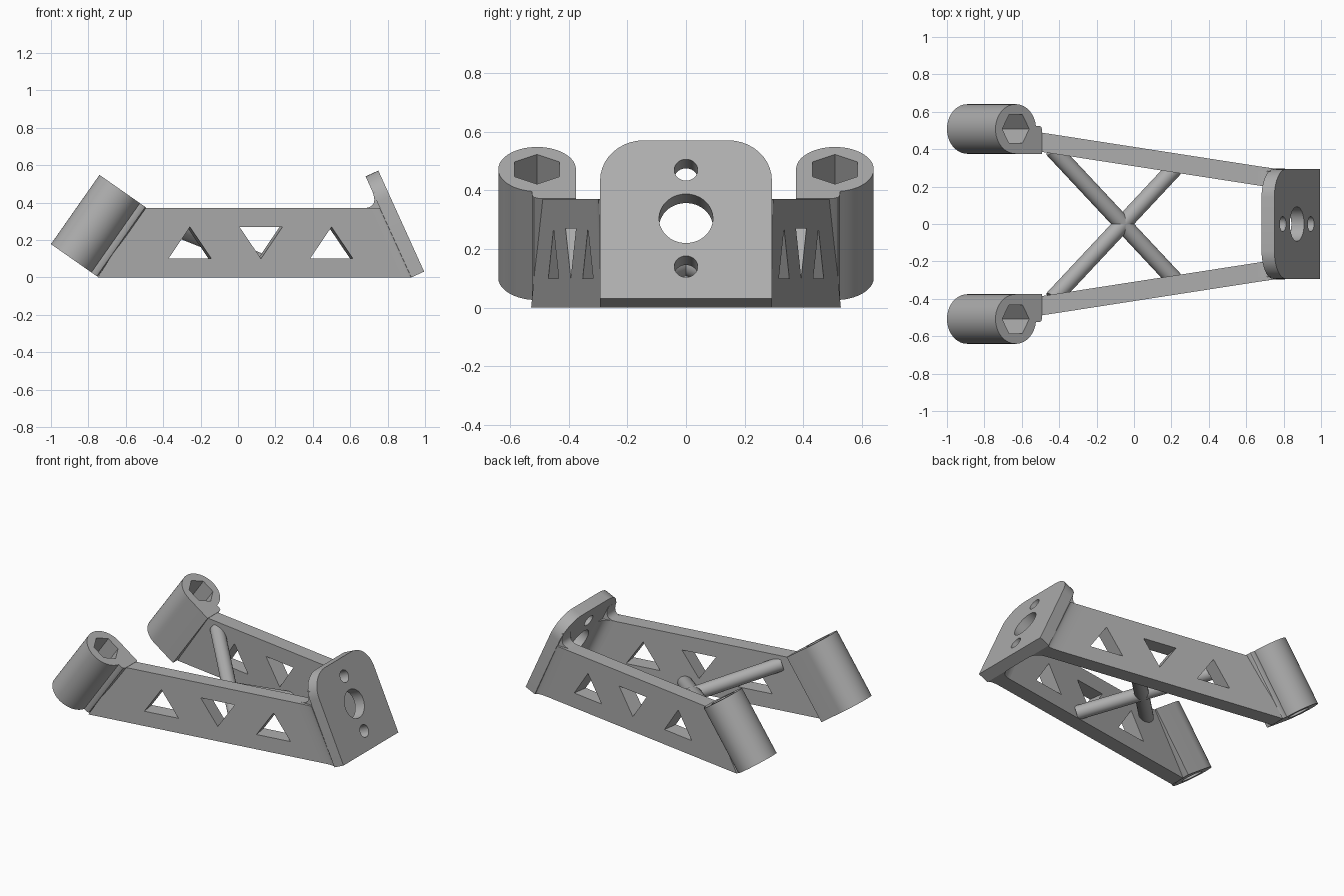
import bpy, bmesh
from math import sin, cos, pi, radians, asin
from mathutils import Vector

cube = bpy.data.objects.get("Cube")
if cube:
    bpy.data.objects.remove(cube)

grey = bpy.data.materials.new("plain grey")
grey.use_nodes = True
grey.diffuse_color = (0.42, 0.42, 0.42, 1)
grey.node_tree.nodes["Principled BSDF"].inputs["Base Color"].default_value = grey.diffuse_color


def prism(name, ring_a, ring_b):
    """Solid between two matching outlines."""
    bm = bmesh.new()
    a = [bm.verts.new(p) for p in ring_a]
    b = [bm.verts.new(p) for p in ring_b]
    bm.faces.new(a)
    bm.faces.new(b[::-1])
    for i in range(len(a)):
        j = (i + 1) % len(a)
        bm.faces.new((a[j], a[i], b[i], b[j]))
    bmesh.ops.recalc_face_normals(bm, faces=bm.faces)
    mesh = bpy.data.meshes.new(name)
    bm.to_mesh(mesh)
    bm.free()
    mesh.materials.append(grey)
    obj = bpy.data.objects.new(name, mesh)
    bpy.context.collection.objects.link(obj)
    return obj


def rod(name, start, end, radius, sides=32, spin=None):
    """Round or hexagonal bar from start to end; spin is where its first corner points."""
    start, end = Vector(start), Vector(end)
    axis = (end - start).normalized()
    e1 = Vector(spin) if spin else axis.orthogonal().normalized()
    e2 = axis.cross(e1)
    ring = [radius * (cos(2 * pi * i / sides) * e1 + sin(2 * pi * i / sides) * e2)
            for i in range(sides)]
    return prism(name, [start + r for r in ring], [end + r for r in ring])


def cut(obj, cutters):
    """Subtract the cutters, then discard them."""
    for c in cutters:
        mod = obj.modifiers.new("cut", 'BOOLEAN')
        mod.operation, mod.solver, mod.object = 'DIFFERENCE', 'EXACT', c
    bpy.context.view_layer.update()
    mesh = bpy.data.meshes.new_from_object(obj.evaluated_get(bpy.context.evaluated_depsgraph_get()))
    obj.modifiers.clear()
    obj.data = mesh
    for c in cutters:
        bpy.data.objects.remove(c)


def smooth(obj):
    bpy.ops.object.select_all(action='DESELECT')
    obj.select_set(True)
    bpy.context.view_layer.objects.active = obj
    bpy.ops.object.shade_smooth_by_angle(angle=radians(30))


def bezier(p, q, r, n=10):
    p, q, r = Vector(p), Vector(q), Vector(r)
    return [(1 - t) ** 2 * p + 2 * t * (1 - t) * q + t * t * r for t in (i / n for i in range(n + 1))]


SLOPE, TOP = 0.155, 0.37


def wall_out(x):
    return 0.488 - SLOPE * (x + 0.49)


def wall_in(x):
    return 0.385 - SLOPE * (x + 0.49)


# Leaning end plate with rounded top corners and three holes
lean = radians(24.4)
base = Vector((0.927, 0, 0))
normal = Vector((cos(lean), 0, sin(lean)))
rise = Vector((-sin(lean), 0, cos(lean)))
side = Vector((0, 1, 0))
half, length, corner, thick = 0.293, 0.593, 0.15, 0.075
outline = [(-half, 0), (half, 0)]
for first, sx in ((0, 1), (pi / 2, -1)):
    outline += [(sx * (half - corner) + corner * cos(first + k * pi / 20),
                 length - corner + corner * sin(first + k * pi / 20)) for k in range(11)]
ring = [base + y * side + t * rise for y, t in outline]
plate = prism("end_plate", ring, [p + thick * normal for p in ring])
holes = []
for t, radius in ((0.12, 0.04), (0.30, 0.092), (0.482, 0.04)):
    c = base + t * rise
    holes.append(rod("hole", c - 0.1 * normal, c + 0.2 * normal, radius, 48))
cut(plate, holes)
smooth(plate)


def plate_x(z):
    return base.x - z * sin(lean) / cos(lean)


tilt = radians(35)
u = Vector((cos(tilt), 0, -sin(tilt)))
w = Vector((sin(tilt), 0, cos(tilt)))

for s, label in ((1, "back"), (-1, "front")):
    # Tilted tube socket with a flat mounting block
    r, yc, block_y, block_u, tall = 0.1325, 0.508, 0.525, 0.305, 0.452
    last = asin((block_y - yc) / r)
    arc = [-pi / 2 - k / 36 * (1.5 * pi - last + pi / 2 - pi / 2) for k in range(37)]
    section = [(r + r * cos(a), yc + r * sin(a)) for a in arc]
    section += [(block_u - 0.02, block_y), (block_u - 0.006, block_y - 0.006),
                (block_u, block_y - 0.02), (block_u, yc - r)]
    foot = Vector((-1, 0, 0.178))
    ring = [foot + a * u + Vector((0, s * y, 0)) for a, y in section]
    tube = prism(label + "_tube_socket", ring, [p + tall * w for p in ring])
    mid = foot + r * u + Vector((0, s * yc, 0))
    cut(tube, [rod("pocket", mid + 0.2 * w, mid + 0.6 * w, 0.088, 6, u),
               rod("bore", mid - 0.1 * w, mid + 0.3 * w, 0.07)])
    smooth(tube)

    # Tapering side arm with triangular windows
    shape = [(-0.75, 0), (0.927, 0), (0.775, TOP), (-0.515, TOP)]
    arm = prism(label + "_side_arm", [(x, s * wall_in(x), z) for x, z in shape],
                [(x, s * wall_out(x), z) for x, z in shape])
    across = Vector((SLOPE, s, 0)).normalized() * 0.2
    windows = []
    for cx, up in ((-0.257, True), (0.123, False), (0.5, True)):
        z_base, z_tip = (0.1, 0.27) if up else (0.27, 0.1)
        tri = [Vector((x, s * wall_out(x), z))
               for x, z in ((cx - 0.115, z_base), (cx + 0.115, z_base), (cx, z_tip))]
        windows.append(prism("window", [p - across for p in tri], [p + across for p in tri]))
    cut(arm, windows)

    # Concave blends where the arm meets the plate
    curve = bezier((0.665, TOP), (0.755, TOP), (0.718, 0.46))
    ring = [(p.x, p.y) for p in curve] + [(0.75, 0.455), (0.775, 0.36), (0.665, 0.36)]
    smooth(prism(label + "_top_blend", [(x, s * wall_in(x), z) for x, z in ring],
                 [(x, s * min(0.284, wall_out(x)), z) for x, z in ring]))

    def blend_ring(z, wall, reach, edge):
        x = plate_x(z)
        curve = bezier((x - reach, wall(x - reach)), (x, wall(x)), (x, edge(x)))
        return [(p.x, s * p.y, z) for p in curve] + [(x, s * (wall_in(x) + 0.05), z)]

    for name, wall, reach, edge in (
            ("_inner_blend", wall_in, 0.08, lambda x: wall_in(x) - 0.07),
            ("_outer_blend", wall_out, 0.1, lambda x: max(half, wall_out(x) + 0.002))):
        smooth(prism(label + name, blend_ring(0, wall, reach, edge),
                     blend_ring(TOP, wall, reach, edge)))

    # Sloping cross brace
    smooth(rod(label + "_cross_brace", (-0.435, s * 0.40, 0.305), (0.215, s * -0.295, 0.045), 0.045))
